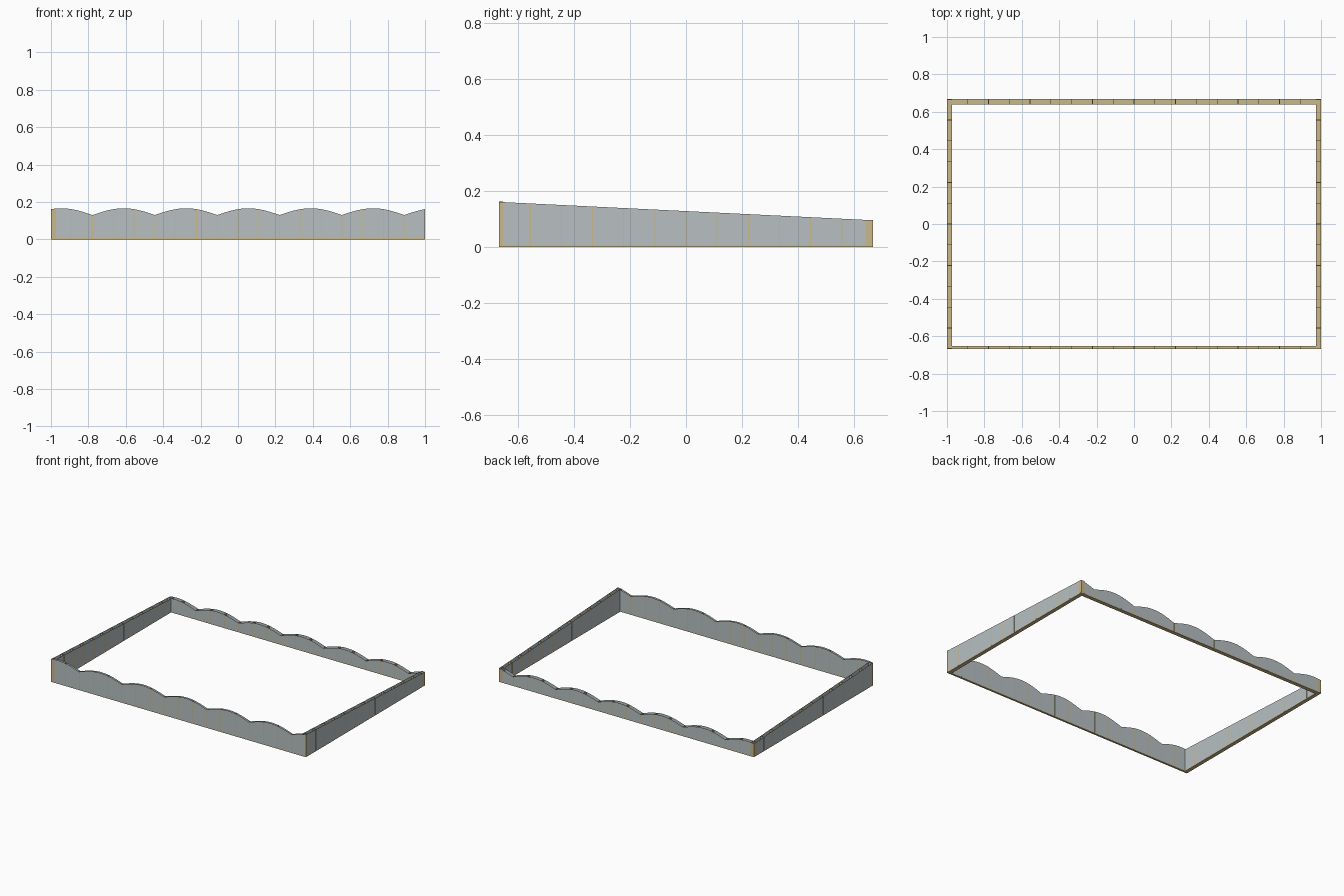
import bpy
import bmesh
import math

cube = bpy.data.objects.get("Cube")
if cube:
    bpy.data.objects.remove(cube, do_unlink=True)

HALF_X, HALF_Y = 1.0, 0.667
THICK, FRONT_THICK = 0.027, 0.014
STUD, PROUD, SILL = 0.004, 0.0006, 0.006
BAY = 1 / 9


def material(name, color):
    mat = bpy.data.materials.new(name)
    mat.use_nodes = True
    mat.diffuse_color = color
    mat.node_tree.nodes["Principled BSDF"].inputs["Base Color"].default_value = color
    return mat


grey = material("pale grey sheet", (0.48, 0.53, 0.54, 1))
tan = material("tan timber", (0.59, 0.48, 0.25, 1))


def make_object(name, bm, mat):
    bmesh.ops.recalc_face_normals(bm, faces=bm.faces)
    mesh = bpy.data.meshes.new(name)
    bm.to_mesh(mesh)
    bm.free()
    mesh.materials.append(mat)
    obj = bpy.data.objects.new(name, mesh)
    bpy.context.collection.objects.link(obj)


def add_box(bm, place, u0, u1, v0, v1, z0, top):
    """Box along a wall whose top follows the wall's height."""
    verts = [bm.verts.new(place(u, v, z))
             for u in (u0, u1) for v in (v0, v1) for z in (z0, top(u))]
    for ids in ((0, 1, 3, 2), (4, 6, 7, 5), (0, 4, 5, 1),
                (2, 3, 7, 6), (0, 2, 6, 4), (1, 5, 7, 3)):
        bm.faces.new([verts[i] for i in ids])


def scallop(low):
    """Row of rounded humps, three bays wide each."""
    def top(u):
        t = ((u + 7 * BAY) / (3 * BAY)) % 1
        return low + 0.036 * math.sin(math.pi * t)
    return top


def slope(u):
    return 0.128 - 0.049 * u


def wall(name, place, half, inner, outer, top, ends):
    # Two thin skins
    steps = round(2 * half / BAY) * 6
    for side, v in (("outer", outer), ("inner", inner)):
        bm = bmesh.new()
        columns = []
        for i in range(steps + 1):
            u = -half + 2 * half * i / steps
            columns.append([bm.verts.new(place(u, v, z)) for z in (SILL, top(u))])
        for a, b in zip(columns, columns[1:]):
            bm.faces.new((a[0], b[0], b[1], a[1]))
        make_object(f"{name}_{side}_skin", bm, grey)

    # Sill plate between the skins
    bm = bmesh.new()
    add_box(bm, place, -half, half, inner, outer, 0, lambda u: SILL)
    make_object(f"{name}_sill", bm, tan)

    # Studs at every bay, showing as narrow seams on both skins
    bm = bmesh.new()
    count = int((half - 0.01) / BAY)
    for i in range(-count, count + 1):
        u = i * BAY
        add_box(bm, place, u - STUD / 2, u + STUD / 2,
                inner - PROUD, outer + PROUD, SILL, top)
    # End studs
    for end in ends:
        u = end * half
        add_box(bm, place, u - end * STUD, u + end * PROUD, inner, outer, SILL, top)
    make_object(f"{name}_studs", bm, tan)


wall("front_wall", lambda u, v, z: (u, -v, z), HALF_X,
     HALF_Y - FRONT_THICK, HALF_Y, scallop(0.13), (-1, 1))
wall("back_wall", lambda u, v, z: (u, v, z), HALF_X,
     HALF_Y - THICK, HALF_Y, scallop(0.065), (-1, 1))
wall("right_wall", lambda u, v, z: (-v, u, z), HALF_Y,
     HALF_X - THICK, HALF_X, slope, (-1, 1))
wall("left_wall", lambda u, v, z: (v, u, z), HALF_Y,
     HALF_X - THICK, HALF_X, slope, (1,))
